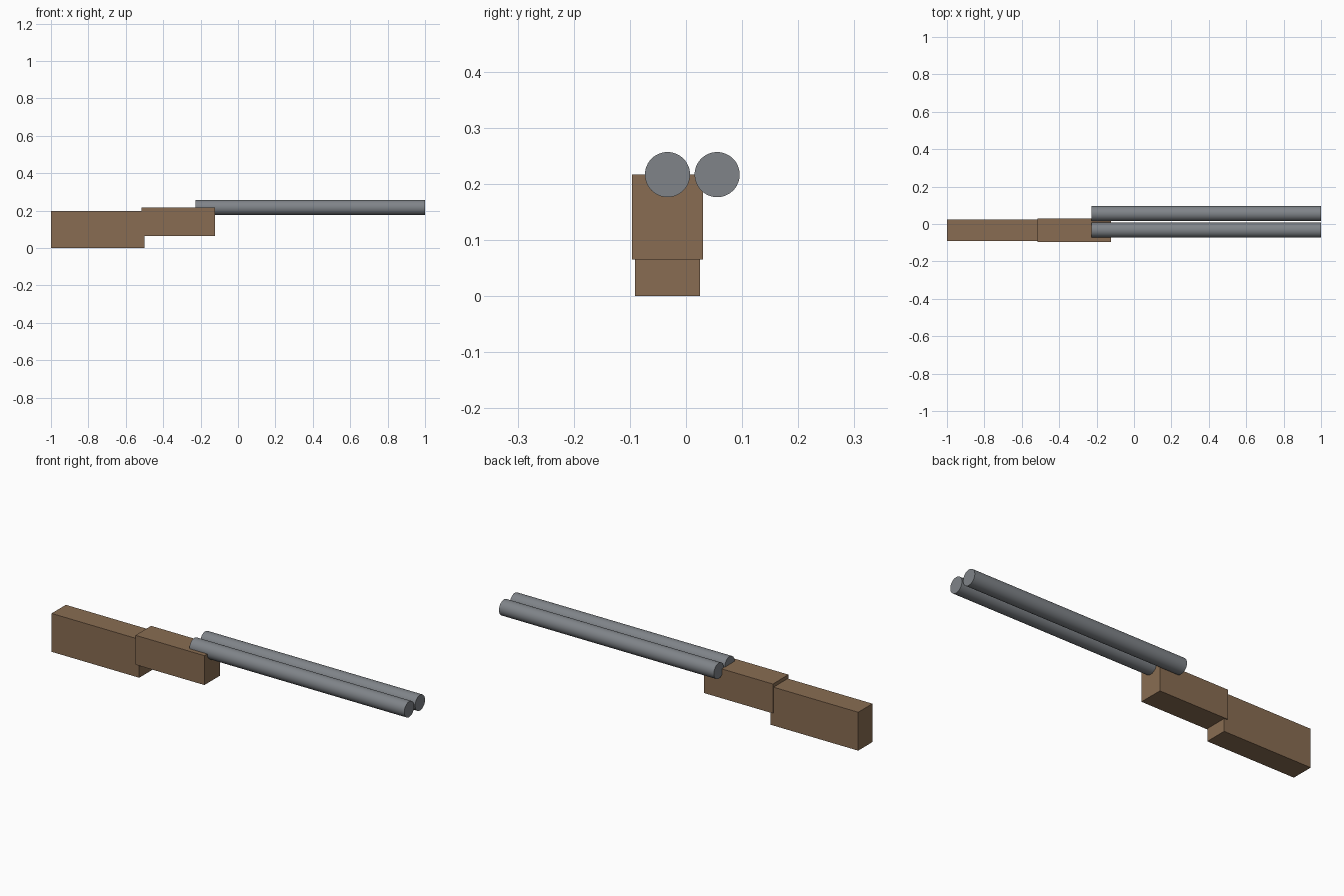
import bpy
import math

cube = bpy.data.objects.get("Cube")
if cube:
    bpy.data.objects.remove(cube, do_unlink=True)


def make_material(name, rgb):
    mat = bpy.data.materials.new(name)
    mat.use_nodes = True
    mat.diffuse_color = (*rgb, 1)
    mat.node_tree.nodes["Principled BSDF"].inputs["Base Color"].default_value = (*rgb, 1)
    return mat


def finish(name, mat):
    obj = bpy.context.object
    obj.name = obj.data.name = name
    obj.data.materials.append(mat)
    return obj


def box(name, low, high, mat):
    center = [(a + b) / 2 for a, b in zip(low, high)]
    bpy.ops.mesh.primitive_cube_add(size=1, location=center)
    obj = finish(name, mat)
    obj.scale = [b - a for a, b in zip(low, high)]
    bpy.ops.object.transform_apply(location=False, rotation=False, scale=True)


def barrel(name, y, mat):
    start, end = -0.226, 1.0
    bpy.ops.mesh.primitive_cylinder_add(
        vertices=48, radius=0.0402, depth=end - start,
        location=((start + end) / 2, y, 0.2165), rotation=(0, math.pi / 2, 0))
    finish(name, mat)
    bpy.ops.object.shade_smooth_by_angle(angle=math.radians(30))


wood = make_material("brown wood", (0.25, 0.152, 0.084))
steel = make_material("grey steel", (0.215, 0.231, 0.25))

# Wooden stock and the receiver block overlapping its front end
box("stock", (-1, -0.091, 0), (-0.5, 0.025, 0.198), wood)
box("receiver", (-0.517, -0.0965, 0.065), (-0.124, 0.0305, 0.2165), wood)

# Pair of side-by-side barrels
barrel("right_barrel", -0.033, steel)
barrel("left_barrel", 0.0555, steel)
